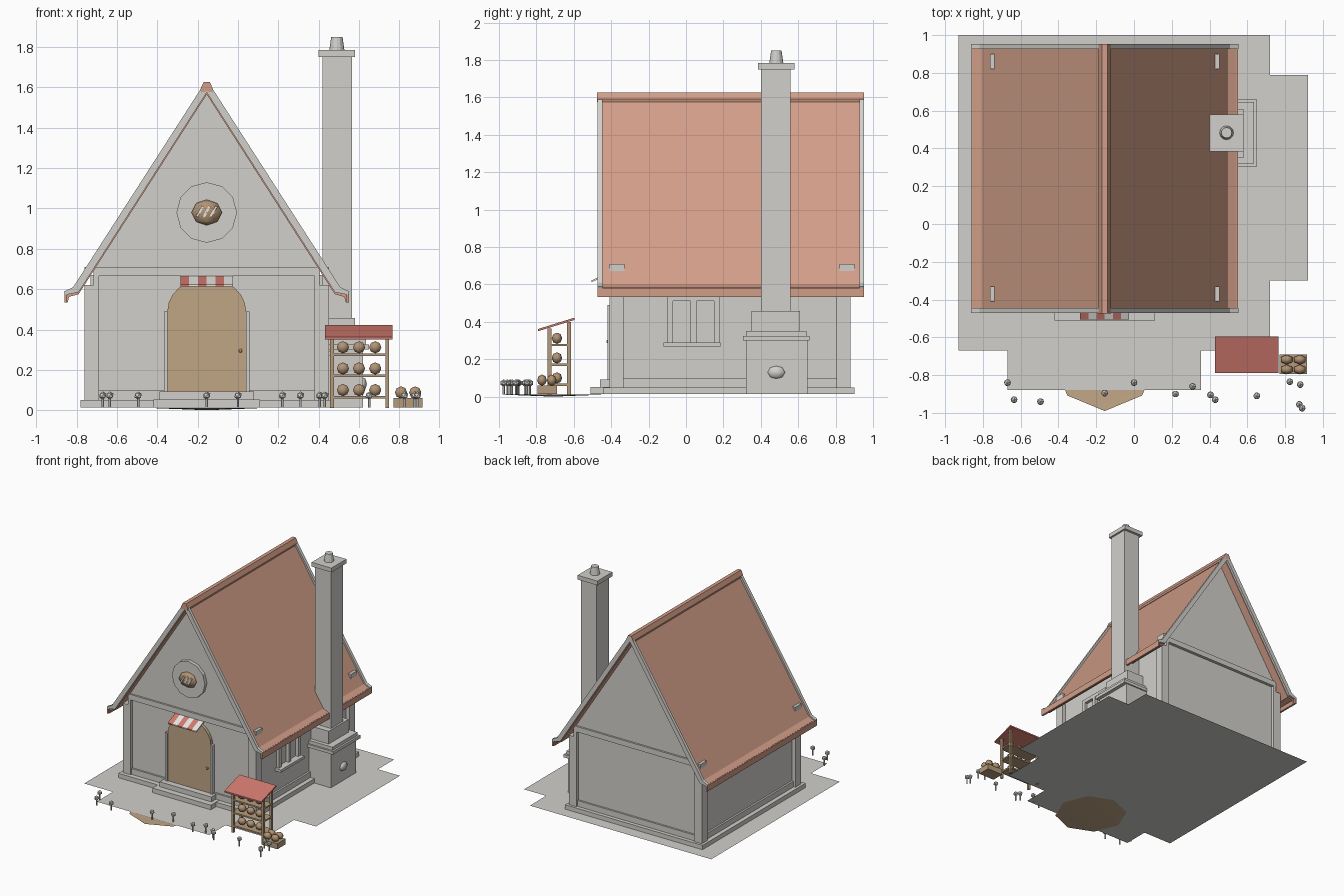
import bpy, bmesh, math
from mathutils import Matrix, Vector

if "Cube" in bpy.data.objects:
    bpy.data.objects.remove(bpy.data.objects["Cube"])

CX = -0.155  # centre line of the house


def material(name, rgb):
    m = bpy.data.materials.new(name)
    m.use_nodes = True
    m.diffuse_color = (*rgb, 1)
    m.node_tree.nodes["Principled BSDF"].inputs["Base Color"].default_value = (*rgb, 1)
    return m


STONE = material("warm grey stone", (0.64, 0.63, 0.6))
TILE = material("terracotta", (0.64, 0.34, 0.245))
DOOR = material("light tan", (0.53, 0.38, 0.24))
WOOD = material("brown wood", (0.46, 0.33, 0.2))
BREAD = material("bread crust", (0.44, 0.29, 0.17))
RED = material("awning red", (0.63, 0.19, 0.155))
CREAM = material("awning white", (0.8, 0.78, 0.74))


def finish(name, bm, mats, smooth=False):
    me = bpy.data.meshes.new(name)
    bm.to_mesh(me)
    bm.free()
    for m in mats if isinstance(mats, list) else [mats]:
        me.materials.append(m)
    for p in me.polygons:
        p.use_smooth = smooth
    ob = bpy.data.objects.new(name, me)
    bpy.context.collection.objects.link(ob)
    return ob


def add_box(bm, x0, x1, y0, y1, z0, z1):
    mid = Vector((x0 + x1, y0 + y1, z0 + z1)) / 2
    mat = Matrix.Translation(mid) @ Matrix.Diagonal((x1 - x0, y1 - y0, z1 - z0, 1))
    return bmesh.ops.create_cube(bm, size=1, matrix=mat)["verts"]


def boxes(name, mat, *specs):
    bm = bmesh.new()
    for s in specs:
        add_box(bm, *s)
    return finish(name, bm, mat)


def extrude_y(name, mat, pts, y0, y1):
    """Prism from an x-z outline."""
    bm = bmesh.new()
    f = bm.faces.new([bm.verts.new((x, y0, z)) for x, z in pts])
    ext = bmesh.ops.extrude_face_region(bm, geom=[f])["geom"]
    bmesh.ops.translate(bm, vec=(0, y1 - y0, 0),
                        verts=[v for v in ext if isinstance(v, bmesh.types.BMVert)])
    bmesh.ops.recalc_face_normals(bm, faces=bm.faces)
    return finish(name, bm, mat)


def roof_outline(outer, inner):
    """Mirror half outlines, each listed from ridge to eave, about the centre line."""
    half = outer + inner[::-1]
    left = [(-x, z) for x, z in reversed(half) if x > 0]
    return [(CX + x, z) for x, z in half + left]


def blobs(name, mat, centres, size, seg=6):
    bm = bmesh.new()
    for c in centres:
        bmesh.ops.create_uvsphere(bm, u_segments=seg, v_segments=4, radius=1,
                                  matrix=Matrix.Translation(c) @ Matrix.Diagonal((*size, 1)))
    return finish(name, bm, mat, True)


# Paved ground sheet and the bowl-shaped patch at the entrance
bm = bmesh.new()
outline = [(-.93, -.67), (-.67, -.67), (-.67, -.88), (.355, -.88), (.355, -.67), (.72, -.67),
           (.72, -.3), (.92, -.3), (.92, .79), (.72, .79), (.72, 1), (-.93, 1)]
bm.faces.new([bm.verts.new((x, y, .014)) for x, y in outline])
finish("paving", bm, STONE)

bm = bmesh.new()
centre = bm.verts.new((CX, -.71, 0))
ring = [bm.verts.new((CX + .28 * math.sin(a), -.71 - .28 * math.cos(a), .011))
        for a in [i * math.tau / 8 for i in range(8)]]
for i in range(8):
    bm.faces.new((centre, ring[(i + 1) % 8], ring[i]))
finish("entrance_patch", bm, DOOR, True)

# House body
boxes("plinth", STONE, (CX - .625, CX + .625, -.44, .9, .014, .05))
boxes("walls", STONE, (CX - .575, CX + .575, -.385, .855, .04, .67))
posts = []
for x in (CX - .605, CX + .535):
    for y in (-.41, .805):
        posts.append((x, x + .07, y, y + .075, .05, .62))
boxes("corner_posts", STONE, *posts)
boxes("wall_beams", STONE,
      (CX - .59, CX + .59, -.4, .87, .05, .098),
      (CX - .56, CX + .56, -.41, -.34, .665, .71),
      (CX - .56, CX + .56, .81, .88, .665, .71),
      (CX - .56, CX - .535, -.41, -.34, .6, .67), (CX + .535, CX + .56, -.41, -.34, .6, .67),
      (CX - .56, CX - .535, .81, .88, .6, .67), (CX + .535, CX + .56, .81, .88, .6, .67))
extrude_y("gables", STONE, [(CX - .565, .7), (CX + .565, .7), (CX, 1.58)], -.395, .865)

# Roof: tiles with flared eaves, verge boards, ridge cap, hooks
extrude_y("roof_tiles", TILE, roof_outline(
    [(0, 1.61), (.652, .603), (.697, .583), (.705, .533)],
    [(0, 1.565), (.635, .575), (.682, .562), (.69, .533)]), -.455, .935)
verge = roof_outline([(0, 1.625), (.015, 1.615), (.662, .61), (.708, .588)],
                     [(0, 1.575), (.635, .585), (.7, .572)])
for n, y in (("front", -.472), ("back", .927)):
    extrude_y(n + "_verge", STONE, verge, y, y + .026)
extrude_y("ridge_cap", TILE, roof_outline(
    [(0, 1.627), (.015, 1.627), (.032, 1.59)], [(0, 1.58), (.028, 1.575)]), -.475, .953)
eave = []
hooks = []
for s in (-1, 1):
    x = CX + s * .699
    eave.append((x - .007, x + .007, -.472, .953, .533, .582))
    h = CX + s * .594
    for y in (-.41, .82):
        hooks.append((h - .013, h + .013, y, y + .08, .67, .71))
boxes("eave_fascia", TILE, *eave)
boxes("roof_hooks", STONE, *hooks)

# Chimney with oven mouth
boxes("chimney", STONE,
      (.4, .62, .32, .65, .014, .3), (.4, .65, .305, .66, .3, .325),
      (.4, .635, .32, .645, .325, .352), (.4, .58, .35, .61, .352, .457),
      (.42, .565, .4, .56, .45, 1.76), (.4, .58, .385, .58, 1.75, 1.785))
bm = bmesh.new()
bmesh.ops.create_cone(bm, cap_ends=True, segments=12, radius1=.038, radius2=.028, depth=.07,
                      matrix=Matrix.Translation((.49, .483, 1.815)))
finish("chimney_pot", bm, STONE)
blobs("oven_mouth", STONE, [(.615, .483, .13)], (.025, .05, .036), 10)

# Side window
boxes("window_frame", STONE,
      (.4, .475, -.12, .185, .268, .29),
      *[(.4, .445, y, y + .03, .29, .54) for y in (-.1, .025, .15)],
      (.4, .445, -.1, .18, .51, .54))

# Door, jambs, steps and striped awning
arch = [(CX - .195, .09), (CX + .195, .09)]
arch += [(CX + .195 * math.cos(a), .49 + .165 * math.sin(a))
         for a in [i * math.pi / 12 for i in range(13)]]
extrude_y("door", DOOR, arch, -.41, -.38)
boxes("door_jambs", STONE, (CX - .213, CX - .195, -.42, -.38, .09, .49),
      (CX + .195, CX + .213, -.42, -.38, .09, .49))
blobs("door_knob", WOOD, [(.012, -.416, .295)], (.01, .01, .01))
boxes("door_steps", STONE, (-.42, .11, -.51, -.38, .014, .052), (-.39, .08, -.46, -.38, .052, .092))

bm = bmesh.new()
for i in range(6):
    x = -.285 + i * .0433
    verts = add_box(bm, x, x + .0433, -.505, -.4, .612, .622)
    for v in verts:
        v.co.z += (v.co.y + .505) * .45
    for f in {f for v in verts for f in v.link_faces}:
        f.material_index = i % 2
finish("door_awning", bm, [RED, CREAM])

# Round sign with a scored loaf
bm = bmesh.new()
bmesh.ops.create_cone(bm, cap_ends=True, segments=12, radius1=.15, radius2=.15, depth=.035,
                      matrix=Matrix.Translation((CX, -.405, .98)) @ Matrix.Rotation(math.pi / 2, 4, 'X'))
finish("sign_disc", bm, STONE)
blobs("sign_loaf", BREAD, [(CX, -.425, .98)], (.087, .03, .064))
bm = bmesh.new()
for x in (-.034, 0, .034):
    verts = add_box(bm, -.006, .006, -.454, -.446, -.03, .03)
    bmesh.ops.transform(bm, verts=verts, matrix=Matrix.Translation((CX + x, 0, .985))
                        @ Matrix.Rotation(.5, 4, 'Y'))
finish("loaf_scores", bm, CREAM)

# Bread stand
levels = (.058, .165, .27)
boxes("stand_frame", WOOD,
      *[(x, x + .018, y, y + .02, .01, top) for x in (.457, .73)
        for y, top in ((-.74, .365), (-.635, .4))],
      *[(.457, .748, -.735, -.62, z, z + .012) for z in levels])
blobs("stand_loaves", BREAD, [(x, -.69, z + .042) for z in levels for x in (.52, .6, .68)],
      (.035, .028, .03))
bm = bmesh.new()
for v in add_box(bm, .43, .765, -.79, -.595, .35, .362):
    v.co.z += (v.co.y + .79) * .31
finish("stand_roof", bm, RED)

# Bread crate beside the stand
boxes("crate", WOOD, (.77, .915, -.795, -.69, .014, .06))
blobs("crate_loaves", BREAD, [(x, y, .088) for x in (.808, .878) for y in (-.77, -.718)],
      (.035, .026, .03))

# Small round-topped garden stakes
spots = [(-.67, -.84), (-.635, -.93), (-.495, -.94), (-.155, -.895), (0, -.84), (.22, -.9),
         (.31, -.86), (.405, -.905), (.43, -.93), (.65, -.91), (.825, -.835), (.88, -.85),
         (.875, -.955), (.89, -.975)]
bm = bmesh.new()
for x, y in spots:
    bmesh.ops.create_icosphere(bm, subdivisions=1, radius=.02, matrix=Matrix.Translation((x, y, .073)))
    bmesh.ops.create_cone(bm, cap_ends=True, segments=5, radius1=.006, radius2=.006, depth=.055,
                          matrix=Matrix.Translation((x, y, .04)))
finish("garden_stakes", bm, STONE)
